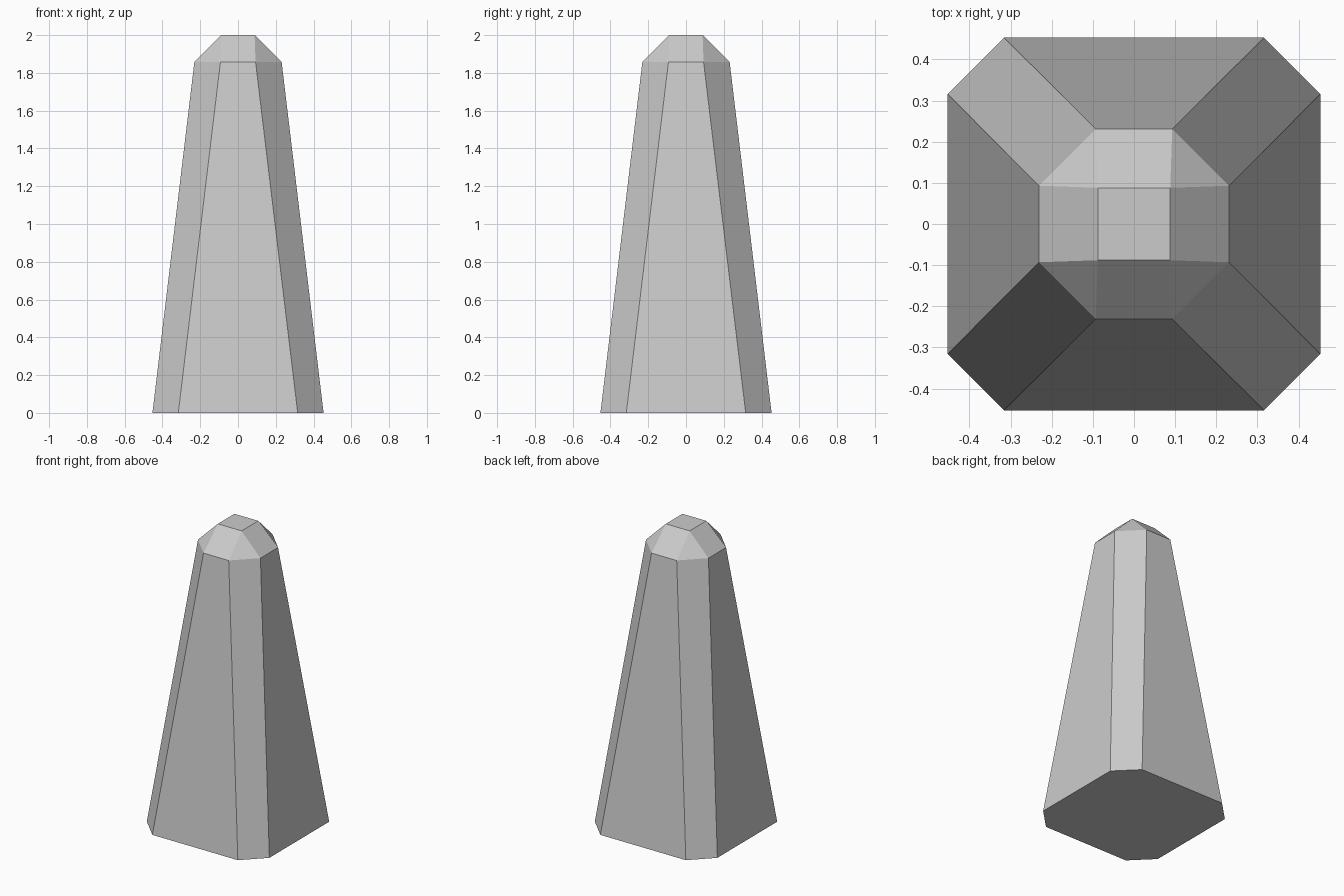
import bpy, bmesh

if "Cube" in bpy.data.objects:
    bpy.data.objects.remove(bpy.data.objects["Cube"])

SIGNS = [(1, 1), (-1, 1), (-1, -1), (1, -1)]


def chamfered_ring(bm, half, corner, z):
    """Square ring with cut corners, counter-clockwise, two points per corner."""
    ring = []
    for i, (sx, sy) in enumerate(SIGNS):
        pts = [(sx * half, sy * corner, z), (sx * corner, sy * half, z)]
        if i % 2:
            pts.reverse()
        ring += [bm.verts.new(p) for p in pts]
    return ring


bm = bmesh.new()
base = chamfered_ring(bm, 0.453, 0.316, 0.0)
shoulder = chamfered_ring(bm, 0.231, 0.093, 1.858)
top = [bm.verts.new((sx * 0.088, sy * 0.088, 2.0)) for sx, sy in SIGNS]

# Flat underside and tapered shaft
bm.faces.new(base[::-1])
for i in range(8):
    j = (i + 1) % 8
    bm.faces.new((base[i], base[j], shoulder[j], shoulder[i]))

# Faceted cap: corner triangles, sloping sides, flat top
for i in range(4):
    j = (i + 1) % 4
    bm.faces.new((shoulder[2 * i], shoulder[2 * i + 1], top[i]))
    bm.faces.new((shoulder[2 * i + 1], shoulder[2 * j], top[j], top[i]))
bm.faces.new(top)

bmesh.ops.recalc_face_normals(bm, faces=bm.faces)
mesh = bpy.data.meshes.new("tapered_post")
bm.to_mesh(mesh)
bm.free()
bpy.context.collection.objects.link(bpy.data.objects.new("tapered_post", mesh))
